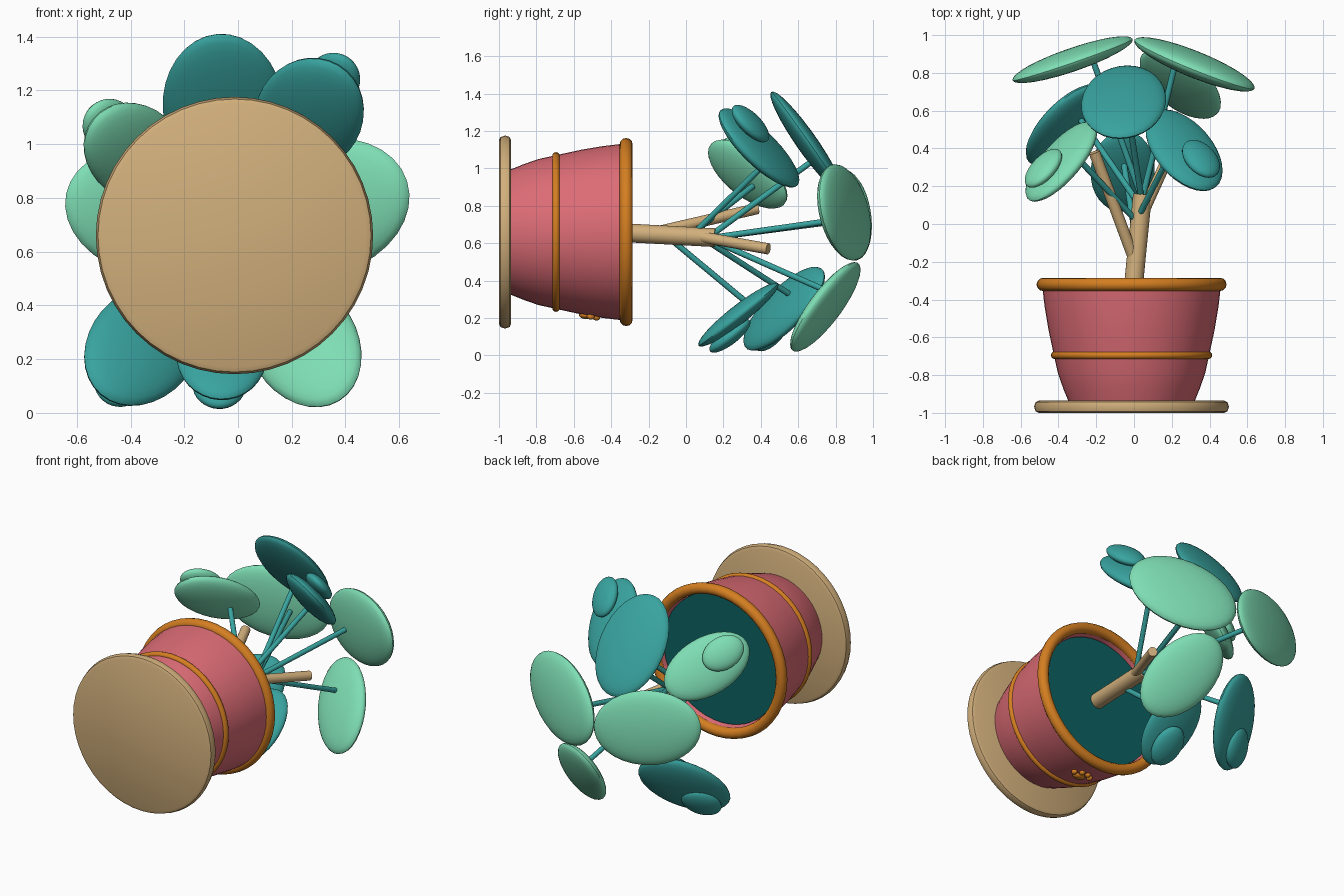
import bpy
import bmesh
from math import radians, sin, cos, pi
from mathutils import Vector, Matrix

if "Cube" in bpy.data.objects:
    bpy.data.objects.remove(bpy.data.objects["Cube"], do_unlink=True)

AXIS = Vector((-0.013, 0, 0.66))   # the pot lies on its side, axis along y


def material(name, rgb):
    m = bpy.data.materials.new(name)
    m.use_nodes = True
    m.diffuse_color = (*rgb, 1)
    m.node_tree.nodes["Principled BSDF"].inputs["Base Color"].default_value = (*rgb, 1)
    return m


PINK = material("pot_pink", (0.72, 0.15, 0.18))
ORANGE = material("trim_orange", (0.66, 0.21, 0.015))
TAN = material("wood_tan", (0.64, 0.43, 0.2))
TEAL = material("leaf_teal", (0.04, 0.37, 0.35))
MINT = material("leaf_mint", (0.21, 0.73, 0.46))
SOIL = material("soil_dark_teal", (0.004, 0.12, 0.12))


def finish(name, bm, mat):
    bmesh.ops.recalc_face_normals(bm, faces=bm.faces)
    mesh = bpy.data.meshes.new(name)
    bm.to_mesh(mesh)
    bm.free()
    mesh.materials.append(mat)
    ob = bpy.data.objects.new(name, mesh)
    bpy.context.collection.objects.link(ob)
    bpy.ops.object.select_all(action="DESELECT")
    ob.select_set(True)
    bpy.context.view_layer.objects.active = ob
    bpy.ops.object.shade_smooth_by_angle(angle=radians(40))
    return ob


def lathe(name, profile, mat, closed=False):
    """Turn a (radius, y) profile around the pot axis."""
    bm = bmesh.new()
    vs = [bm.verts.new(AXIS + Vector((r, y, 0))) for r, y in profile]
    pairs = list(zip(vs, vs[1:])) + ([(vs[-1], vs[0])] if closed else [])
    edges = [bm.edges.new(p) for p in pairs]
    bmesh.ops.spin(bm, geom=vs + edges, cent=AXIS, axis=(0, 1, 0),
                   angle=2 * pi, steps=48, use_duplicate=False)
    bmesh.ops.remove_doubles(bm, verts=bm.verts, dist=0.0005)
    return finish(name, bm, mat)


def ring(name, y, radius, thick, mat):
    arc = [2 * pi * i / 12 for i in range(12)]
    return lathe(name, [(radius + thick * cos(a), y + thick * sin(a)) for a in arc], mat, True)


def rod(name, start, end, radius, mat, sides=16):
    start, end = Vector(start), Vector(end)
    d = end - start
    m = Matrix.Translation((start + end) / 2) @ d.to_track_quat("Z", "Y").to_matrix().to_4x4()
    bm = bmesh.new()
    bmesh.ops.create_cone(bm, cap_ends=True, segments=sides, radius1=radius,
                          radius2=radius, depth=d.length, matrix=m)
    return finish(name, bm, mat)


def ellipsoid(name, center, axes, sizes, mat):
    cols = [a * s for a, s in zip(axes, sizes)]
    m = Matrix.Translation(center) @ Matrix(cols).transposed().to_4x4()
    bm = bmesh.new()
    bmesh.ops.create_uvsphere(bm, u_segments=32, v_segments=16, radius=1, matrix=m)
    return finish(name, bm, mat)


def leaf_axes(out, tilt):
    """Long axis drooping outward, width axis and face normal."""
    o = Vector((out[0], 0, out[1])).normalized()
    up = Vector((0, 1, 0))
    t = radians(tilt)
    long = o * cos(t) - up * sin(t)
    normal = o * sin(t) + up * cos(t)
    return long, normal.cross(long), normal


# Pot, saucer and trims
lathe("saucer", [(0, -1), (0.49, -1), (0.508, -0.992), (0.516, -0.967),
                 (0.508, -0.943), (0.49, -0.935), (0, -0.935)], TAN)
lathe("pot", [(0, -0.937), (0.335, -0.937), (0.362, -0.87), (0.39, -0.79), (0.412, -0.69),
              (0.44, -0.56), (0.46, -0.44), (0.473, -0.33), (0.45, -0.31),
              (0.435, -0.33), (0.43, -0.40), (0, -0.40)], PINK)
ring("pot_rim", -0.32, 0.468, 0.035, ORANGE)
ring("pot_band", -0.695, 0.407, 0.02, ORANGE)
lathe("soil", [(0, -0.355), (0.425, -0.355), (0.425, -0.399)], SOIL)

# Raised paw mark on the pot side
flat = (Vector((1, 0, 0)), Vector((0, 1, 0.16)).cross(Vector((1, 0, 0))).cross(Vector((-1, 0, 0))),
        Vector((0, -0.16, 1)))
flat = (flat[0], Vector((0, 1, -0.16)).normalized(), Vector((0, 0.16, 1)).normalized())
ellipsoid("paw_pad", Vector((-0.013, -0.54, 0.213)), flat, (0.042, 0.032, 0.018), ORANGE)
for i, (dx, y) in enumerate([(-0.06, -0.51), (-0.022, -0.48), (0.022, -0.48), (0.06, -0.51)]):
    z = 0.208 - 0.17 * (y + 0.51)
    ellipsoid(f"paw_toe_{i + 1}", Vector((dx - 0.013, y, z)), flat, (0.017, 0.021, 0.016), ORANGE)

# Trunk and branches
rod("trunk", (-0.01, -0.40, 0.66), (0.045, 0.155, 0.63), 0.05, TAN, 24)
rod("branch_right", (-0.01, -0.16, 0.66), (-0.21, 0.38, 0.785), 0.03, TAN)
rod("branch_left", (0.03, 0.02, 0.645), (0.22, 0.44, 0.57), 0.03, TAN)

# Leaves: centre, outward (x, z), tilt, (length, width, thickness), colour, stem start
leaves = {
    "back_top": ((-0.055, 0.645, 1.14), (-0.08, 1), 35, (0.33, 0.225, 0.055), TEAL, (0.04, 0.13, 0.64)),
    "upper_left": ((0.265, 0.39, 1.11), (0.51, 0.86), 45, (0.3, 0.2, 0.06), TEAL, (0.03, 0.05, 0.66)),
    "upper_right": ((-0.385, 0.33, 0.97), (-0.77, 0.63), 47, (0.285, 0.175, 0.06), MINT, (0, 0.03, 0.65)),
    "crown_left": ((0.32, 0.845, 0.765), (0.95, 0.3), 22, (0.35, 0.25, 0.065), MINT, (0.045, 0.14, 0.63)),
    "crown_right": ((-0.325, 0.87, 0.75), (-0.97, 0.2), 19, (0.34, 0.24, 0.06), MINT, (0.04, 0.14, 0.63)),
    "lower_left": ((0.245, 0.745, 0.26), (0.52, -0.85), 36, (0.31, 0.2, 0.06), MINT, (0.045, 0.13, 0.62)),
    "lower_middle": ((-0.06, 0.28, 0.218), (-0.05, -1), 52, (0.27, 0.17, 0.05), TEAL, (0.01, -0.08, 0.62)),
    "lower_right": ((-0.355, 0.525, 0.25), (-0.65, -0.76), 42, (0.32, 0.2, 0.06), TEAL, (0.03, 0.1, 0.62)),
}
for name, (c, out, tilt, size, mat, start) in leaves.items():
    axes = leaf_axes(out, tilt)
    c = Vector(c)
    ellipsoid("leaf_" + name, c, axes, size, mat)
    rod("stem_" + name, start, c - axes[0] * size[0] * 0.3, 0.016, TEAL, 12)

# Small leaves resting on the large ones
small = {
    "back_top": (-0.07, 0.60, 1.21),
    "upper_left": (0.355, 0.345, 1.24),
    "upper_right": (-0.48, 0.295, 1.07),
    "lower_middle": (-0.07, 0.235, 0.105),
    "lower_right": (-0.435, 0.46, 0.125),
}
for name, c in small.items():
    _, out, tilt, _, mat, _ = leaves[name]
    ellipsoid("small_leaf_" + name, Vector(c), leaf_axes(out, tilt), (0.135, 0.1, 0.045), mat)
